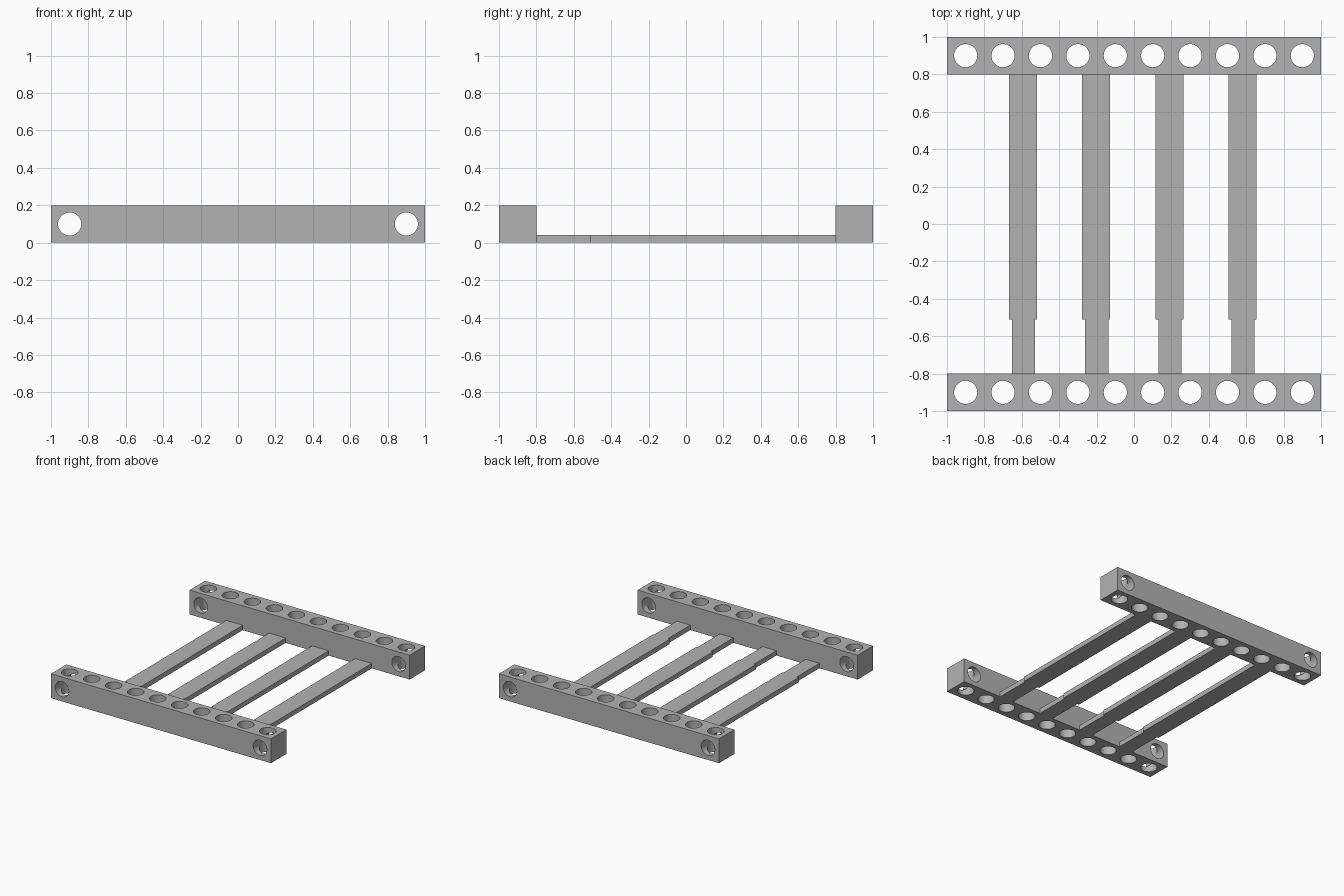
import bpy
import bmesh
from mathutils import Matrix, Vector

cube = bpy.data.objects.get("Cube")
if cube:
    bpy.data.objects.remove(cube, do_unlink=True)

grey = bpy.data.materials.new("plain_grey")
grey.use_nodes = True
colour = (0.45, 0.45, 0.45, 1)
grey.diffuse_color = colour
grey.node_tree.nodes["Principled BSDF"].inputs["Base Color"].default_value = colour

BEAM = 0.2       # beam thickness and hole pitch
HOLE = 0.062     # hole radius
SLAT_TOP = 0.04


def make_object(name, bm):
    mesh = bpy.data.meshes.new(name)
    bm.to_mesh(mesh)
    bm.free()
    mesh.materials.append(grey)
    obj = bpy.data.objects.new(name, mesh)
    bpy.context.collection.objects.link(obj)
    return obj


def box(name, size, centre):
    bm = bmesh.new()
    bmesh.ops.create_cube(bm, size=1, matrix=Matrix.Translation(centre) @ Matrix.Diagonal((*size, 1)))
    return make_object(name, bm)


def hole_cutter(name, centres, turn):
    bm = bmesh.new()
    for c in centres:
        bmesh.ops.create_cone(bm, cap_ends=True, segments=48, radius1=HOLE, radius2=HOLE,
                              depth=BEAM * 2, matrix=Matrix.Translation(c) @ turn)
    obj = make_object(name, bm)
    obj.hide_render = True
    return obj


def drill(obj, cutters):
    for cutter in cutters:
        mod = obj.modifiers.new("holes", "BOOLEAN")
        mod.operation = "DIFFERENCE"
        mod.solver = "EXACT"
        mod.object = cutter
    graph = bpy.context.evaluated_depsgraph_get()
    mesh = bpy.data.meshes.new_from_object(obj.evaluated_get(graph))
    obj.modifiers.clear()
    obj.data = mesh
    for cutter in cutters:
        bpy.data.objects.remove(cutter, do_unlink=True)
    bpy.ops.object.select_all(action="DESELECT")
    obj.select_set(True)
    bpy.context.view_layer.objects.active = obj
    bpy.ops.object.shade_smooth_by_angle()


# Drilled beams: a row of upright holes, plus a cross hole at each end
for name, y in (("front_beam", -0.9), ("back_beam", 0.9)):
    beam = box(name, (2, BEAM, BEAM), (0, y, BEAM / 2))
    row = [Vector((-0.9 + BEAM * i, y, BEAM / 2)) for i in range(10)]
    upright = hole_cutter("upright_holes", row, Matrix.Identity(4))
    cross = hole_cutter("cross_holes", (row[0], row[-1]), Matrix.Rotation(1.570796, 4, "X"))
    drill(beam, (upright, cross))

# Thin slats, each stepping down to a narrower end at the front beam
for i in range(4):
    x = -0.593 + 0.391 * i
    box(f"slat_{i + 1}", (0.15, 1.31, SLAT_TOP), (x, 0.145, SLAT_TOP / 2))
    box(f"slat_end_{i + 1}", (0.124, 0.29, SLAT_TOP), (x + 0.003, -0.655, SLAT_TOP / 2))
